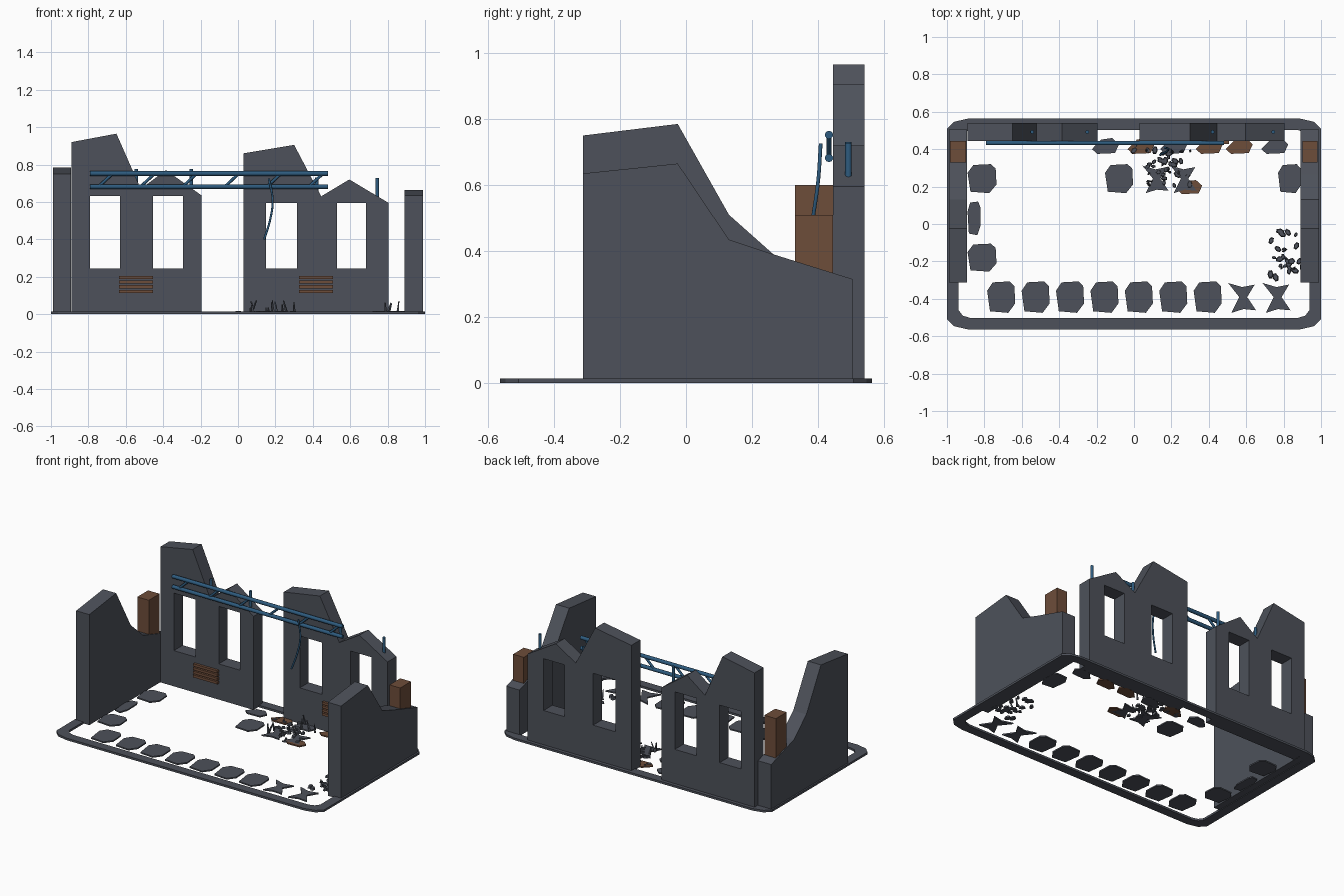
import bpy, bmesh, math, random
from mathutils import Vector, Matrix

cube = bpy.data.objects.get("Cube")
if cube:
    bpy.data.objects.remove(cube, do_unlink=True)
random.seed(4)


def material(name, rgb):
    m = bpy.data.materials.new(name)
    m.use_nodes = True
    m.diffuse_color = (*rgb, 1)
    m.node_tree.nodes["Principled BSDF"].inputs["Base Color"].default_value = (*rgb, 1)
    return m


CONCRETE = material("concrete grey", (0.075, 0.083, 0.103))
RUST = material("rust brown", (0.155, 0.074, 0.042))
STEEL = material("blue steel", (0.027, 0.105, 0.21))


def finish(bm, name, mat):
    bmesh.ops.recalc_face_normals(bm, faces=bm.faces)
    mesh = bpy.data.meshes.new(name)
    bm.to_mesh(mesh)
    bm.free()
    mesh.materials.append(mat)
    ob = bpy.data.objects.new(name, mesh)
    bpy.context.collection.objects.link(ob)
    return ob


def slab(name, loops, place, depth, mat):
    """Fill an outline with optional holes and extrude it along depth."""
    bm = bmesh.new()
    edges = []
    for loop in loops:
        vs = [bm.verts.new(place(a, b)) for a, b in loop]
        edges += [bm.edges.new((v, vs[i - 1])) for i, v in enumerate(vs)]
    fill = bmesh.ops.triangle_fill(bm, edges=edges, use_beauty=True,
                                   normal=Vector(depth).normalized())
    faces = [f for f in fill["geom"] if isinstance(f, bmesh.types.BMFace)]
    ext = bmesh.ops.extrude_face_region(bm, geom=faces, use_keep_orig=True)
    moved = [v for v in ext["geom"] if isinstance(v, bmesh.types.BMVert)]
    bmesh.ops.translate(bm, verts=moved, vec=depth)
    return finish(bm, name, mat)


def box(name, lo, hi, mat):
    bm = bmesh.new()
    bmesh.ops.create_cube(bm, size=1)
    for v in bm.verts:
        v.co = [l + (c + 0.5) * (h - l) for c, l, h in zip(v.co, lo, hi)]
    return finish(bm, name, mat)


def rod(name, a, b, radius, sides=10):
    a, b = Vector(a), Vector(b)
    bm = bmesh.new()
    rot = (b - a).to_track_quat("Z", "Y").to_matrix().to_4x4()
    bmesh.ops.create_cone(bm, cap_ends=True, segments=sides, radius1=radius, radius2=radius,
                          depth=(b - a).length, matrix=Matrix.Translation((a + b) / 2) @ rot)
    for f in bm.faces:
        f.smooth = len(f.verts) == 4
    return finish(bm, name, STEEL)


def rect(x0, x1, z0, z1):
    return [(x0, z0), (x1, z0), (x1, z1), (x0, z1)]


# Broken back wall in two halves, each with two window openings
def back_wall(name, x0, x1, skyline, windows, sill, head):
    outline = [(x0, 0.004), *skyline, (x1, 0.004)]
    holes = [rect(a, b, sill, head) for a, b in windows]
    slab(name, [outline, *holes], lambda x, z: (x, 0.445, z), (0, 0.095, 0), CONCRETE)


back_wall("back_wall_right", -0.89, -0.195,
          [(-0.89, 0.92), (-0.65, 0.965), (-0.52, 0.67), (-0.385, 0.77), (-0.195, 0.635)],
          [(-0.79, -0.63), (-0.455, -0.295)], 0.245, 0.635 - 0.002)
back_wall("back_wall_left", 0.03, 0.805,
          [(0.03, 0.86), (0.3, 0.905), (0.445, 0.63), (0.595, 0.72), (0.805, 0.595)],
          [(0.15, 0.315), (0.53, 0.685)], 0.245, 0.595)

# Broken side walls, sloping down to the back
for name, x, peak, shoulder, knee in (("side_wall_right", -0.99, 0.785, 0.75, 0.51),
                                      ("side_wall_left", 0.89, 0.665, 0.635, 0.435)):
    profile = [(-0.312, 0.004), (-0.312, shoulder), (-0.025, peak), (0.13, knee),
               (0.265, 0.39), (0.505, 0.315), (0.505, 0.004)]
    slab(name, [profile], lambda y, z: (x, y, z), (0.098, 0, 0), CONCRETE)

# Rusty columns standing in the side walls
box("column_right", (-0.983, 0.33, 0.01), (-0.897, 0.445, 0.6), RUST)
box("column_left", (0.9, 0.33, 0.01), (0.98, 0.445, 0.51), RUST)

# Louvred vents under the windows
for side, x in (("right", -0.635), ("left", 0.327)):
    for i in range(4):
        z = 0.113 + i * 0.025
        box(f"vent_slat_{side}_{i + 1}", (x, 0.428, z), (x + 0.18, 0.447, z + 0.017), RUST)

# Bent roof truss: two chords and slanted braces
TY = 0.433
rod("truss_upper_chord", (-0.79, TY, 0.752), (0.48, TY, 0.752), 0.0125)
rod("truss_lower_chord", (-0.79, TY, 0.682), (0.48, TY, 0.682), 0.0125)
for i in range(6):
    x = -0.745 + i * 0.225
    rod(f"truss_brace_{i + 1}", (x, TY, 0.682), (x + 0.075, TY, 0.752), 0.008, 8)

# Reinforcing bars poking out of the back wall
for i, (x, top) in enumerate([(-0.545, 0.775), (-0.25, 0.775), (0.42, 0.73), (0.745, 0.728)]):
    rod(f"reinforcing_bar_{i + 1}", (x, 0.492, top - 0.15), (x, 0.492, top), 0.01)

# Cable hanging from the truss
curve = bpy.data.curves.new("hanging_cable", "CURVE")
curve.dimensions = "3D"
curve.bevel_depth = 0.006
curve.bevel_resolution = 2
curve.use_fill_caps = True
spline = curve.splines.new("BEZIER")
path = [(0.165, 0.408, 0.725), (0.185, 0.4, 0.61), (0.173, 0.386, 0.51), (0.14, 0.37, 0.4)]
spline.bezier_points.add(len(path) - 1)
for p, co in zip(spline.bezier_points, path):
    p.co = co
    p.handle_left_type = p.handle_right_type = "AUTO"
curve.materials.append(STEEL)
bpy.context.collection.objects.link(bpy.data.objects.new("hanging_cable", curve))


# Foundation frame with clipped corners
def clipped(hx, hy, a, b):
    q = [(hx, hy - a), (hx - b * 0.35, hy - a * 0.3), (hx - b, hy)]
    pts = q + [(-x, y) for x, y in reversed(q)]
    return pts + [(-x, -y) for x, y in pts]


bm = bmesh.new()
rings = [[bm.verts.new((x, y, z)) for x, y in clipped(*size)]
         for size, z in (((1, 0.563, 0.055, 0.11), 0), ((1, 0.563, 0.055, 0.11), 0.014),
                         ((0.937, 0.502, 0.04, 0.06), 0.014), ((0.937, 0.502, 0.04, 0.06), 0))]
for k, ring in enumerate(rings):
    prev = rings[k - 1]
    for i in range(len(ring)):
        bm.faces.new((prev[i - 1], prev[i], ring[i], ring[i - 1]))
finish(bm, "foundation_frame", CONCRETE)

# Remaining floor tiles: chipped squares and split shards
CHIPPED = [(0.1, 0.05), (0.75, 0), (1, 0.3), (0.97, 0.85), (0.8, 1), (0.2, 0.97), (0, 0.7)]
SHARD = [(0.12, 0), (0.55, 0.12), (1, 0.08), (0.68, 0.5), (0.95, 0.9), (0.5, 0.82),
         (0, 0.95), (0.4, 0.5)]
WEDGE = [(0, 0.3), (0.2, 0), (0.85, 0.05), (1, 0.6), (0.75, 1), (0.35, 0.9)]


def tile(name, shape, x, y, w, d, mat=CONCRETE):
    slab(name, [shape], lambda a, b: (x + a * w, y + b * d, 0.003), (0, 0, 0.009), mat)


for i in range(9):
    tile(f"front_tile_{i + 1}", SHARD if i > 6 else CHIPPED,
         -0.785 + i * 0.184, -0.475, 0.15, 0.168)
for i, (x, y, w, d) in enumerate([(-0.89, 0.165, 0.155, 0.155), (-0.89, -0.06, 0.07, 0.18),
                                  (-0.89, -0.255, 0.155, 0.15), (-0.155, 0.165, 0.15, 0.155),
                                  (0.77, 0.165, 0.125, 0.155)]):
    tile(f"floor_tile_{i + 1}", CHIPPED, x, y, w, d)
for i, x in enumerate((0.045, 0.195)):
    tile(f"floor_shard_{i + 1}", SHARD, x, 0.165, 0.14, 0.155)
tile("rust_tile", WEDGE, 0.23, 0.16, 0.135, 0.075, RUST)
for i, (x, mat) in enumerate([(-0.225, CONCRETE), (-0.035, RUST), (0.14, CONCRETE),
                              (0.33, RUST), (0.49, RUST), (0.68, CONCRETE)]):
    tile(f"back_tile_{i + 1}", WEDGE, x, 0.375, 0.145, 0.085, mat)


# Rubble heaps: flat chips and upright splinters
def rubble(name, cx, cy, sx, sy, chips, splinters):
    bm = bmesh.new()
    for i in range(chips + splinters):
        x = min(max(random.gauss(cx, sx), cx - 2 * sx), cx + 2 * sx)
        y = min(max(random.gauss(cy, sy), cy - 2 * sy), cy + 2 * sy)
        turn = Matrix.Rotation(random.uniform(0, math.tau), 4, "Z")
        if i < chips:
            r = random.uniform(0.01, 0.021)
            bmesh.ops.create_cone(bm, cap_ends=True, segments=6, radius1=r, radius2=r * 0.7, depth=0.014,
                                  matrix=Matrix.Translation((x, y, 0.009)) @ turn @ Matrix.Diagonal((1.2, 0.8, 1, 1)))
        else:
            h = random.uniform(0.03, 0.075)
            lean = Matrix.Rotation(random.uniform(0.1, 0.4), 4, "X")
            bmesh.ops.create_cone(bm, cap_ends=True, segments=4, radius1=0.008, radius2=0.003, depth=h,
                                  matrix=Matrix.Translation((x, y, h / 2 + 0.005)) @ turn @ lean)
    finish(bm, name, CONCRETE)


rubble("rubble_heap_back", 0.15, 0.31, 0.075, 0.065, 34, 14)
rubble("rubble_heap_side", 0.82, -0.19, 0.045, 0.075, 26, 5)
